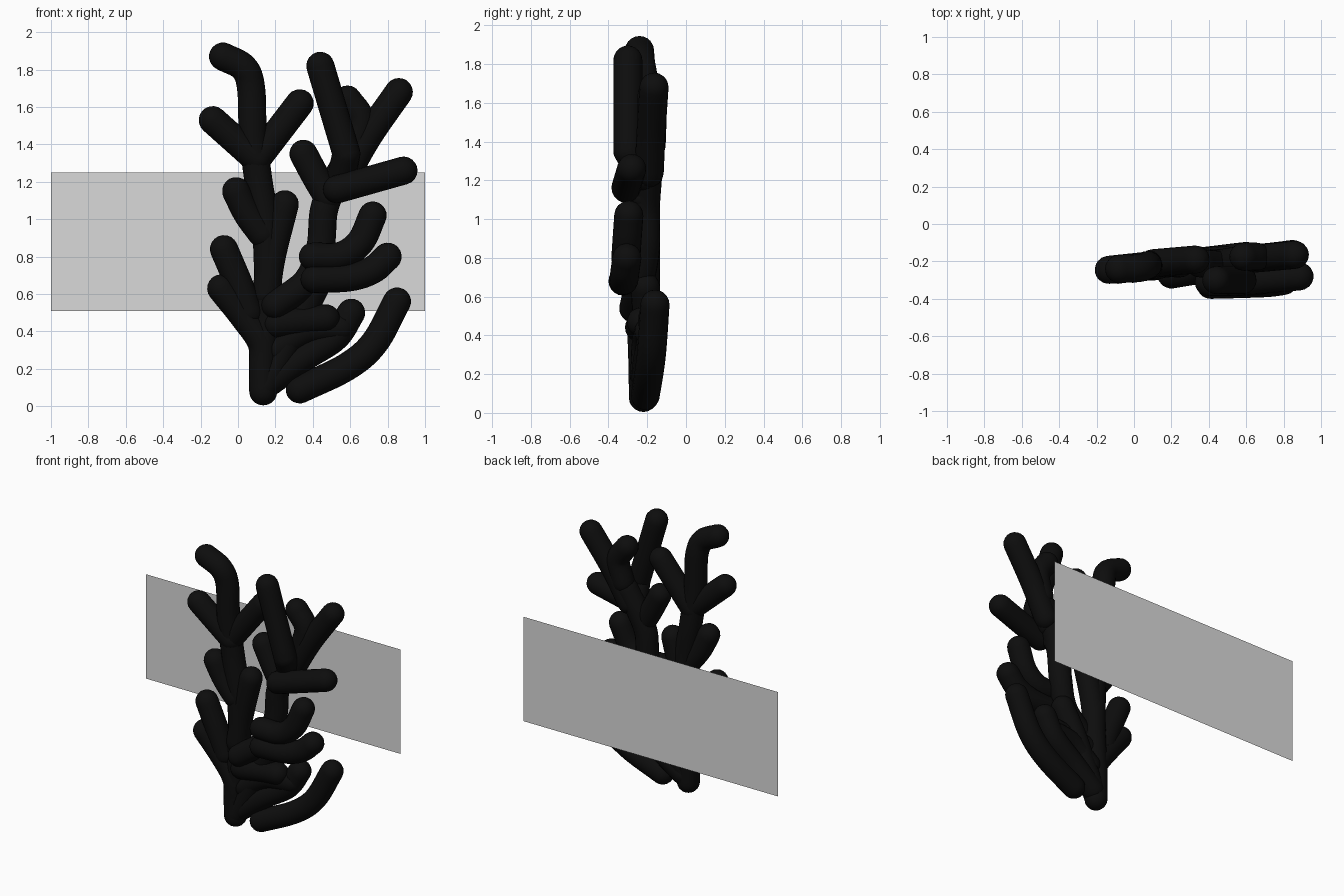
import bpy, bmesh, math
from mathutils import Vector

if "Cube" in bpy.data.objects:
    bpy.data.objects.remove(bpy.data.objects["Cube"])

R = 0.075      # branch radius
SIDES = 20


def material(name, colour):
    m = bpy.data.materials.new(name)
    m.diffuse_color = (*colour, 1)
    m.use_nodes = True
    m.node_tree.nodes["Principled BSDF"].inputs["Base Color"].default_value = m.diffuse_color
    return m


BLACK = material("coral black", (0.004, 0.004, 0.004))
GREY = material("panel grey", (0.7, 0.7, 0.7))


def finish(bm, name, mat):
    me = bpy.data.meshes.new(name)
    bm.to_mesh(me)
    bm.free()
    me.materials.append(mat)
    ob = bpy.data.objects.new(name, me)
    bpy.context.collection.objects.link(ob)
    return ob


def smooth_path(pts, steps=8):
    """Catmull-Rom curve through the points."""
    p = [2 * pts[0] - pts[1]] + pts + [2 * pts[-1] - pts[-2]]
    out = []
    for i in range(1, len(p) - 2):
        a, b, c, d = p[i - 1:i + 3]
        for k in range(steps):
            t = k / steps
            out.append(0.5 * (2 * b + (c - a) * t + (2 * a - 5 * b + 4 * c - d) * t * t
                              + (3 * b - a - 3 * c + d) * t ** 3))
    return out + [pts[-1]]


def branch(name, *pts):
    """Round tube with domed ends along a path of (x, y, z) points."""
    path = smooth_path([Vector(p) for p in pts])
    n = len(path)
    tans = [(path[min(i + 1, n - 1)] - path[max(i - 1, 0)]).normalized() for i in range(n)]
    dome = [math.radians(a) for a in (88, 72, 54, 36, 18)]
    rings = [(path[0] - tans[0] * R * math.sin(a), tans[0], R * math.cos(a)) for a in dome]
    rings += [(p, t, R) for p, t in zip(path, tans)]
    rings += [(path[-1] + tans[-1] * R * math.sin(a), tans[-1], R * math.cos(a)) for a in reversed(dome)]
    bm = bmesh.new()
    loops = []
    for c, t, r in rings:
        u = t.cross(Vector((0, 1, 0))).normalized()
        v = u.cross(t)
        loops.append([bm.verts.new(c + r * (u * math.cos(2 * math.pi * k / SIDES)
                                            + v * math.sin(2 * math.pi * k / SIDES)))
                      for k in range(SIDES)])
    for a, b in zip(loops, loops[1:]):
        for k in range(SIDES):
            j = (k + 1) % SIDES
            bm.faces.new((a[k], a[j], b[j], b[k]))
    bm.faces.new(loops[0])
    bm.faces.new(loops[-1])
    bmesh.ops.recalc_face_normals(bm, faces=bm.faces)
    for f in bm.faces:
        f.smooth = True
    finish(bm, name, BLACK)


# left stem and its side branches
branch("left_stem", (.135, -.22, .08), (.135, -.22, .3), (.16, -.21, .6), (.15, -.21, .95),
       (.11, -.21, 1.2), (.08, -.22, 1.45), (.07, -.22, 1.7), (.03, -.235, 1.81), (-.08, -.24, 1.87))
branch("left_low_branch", (.135, -.22, .2), (.125, -.225, .34), (.03, -.23, .48), (-.09, -.245, .63))
branch("left_mid_branch", (.06, -.23, .5), (.01, -.235, .64), (-.075, -.24, .84))
branch("left_inner_branch", (.15, -.215, .6), (.18, -.21, .8), (.25, -.21, 1.08))
branch("left_fork_branch", (.13, -.22, .92), (.05, -.23, 1.03), (-.01, -.24, 1.15))
branch("left_upper_branch", (.1, -.22, 1.32), (-.135, -.245, 1.53))
branch("left_upper_inner_branch", (.1, -.21, 1.32), (.33, -.19, 1.62))

# right stem and its side branches
branch("right_stem_root", (.14, -.22, .1), (.22, -.21, .25), (.32, -.2, .45), (.42, -.21, .65))
branch("right_stem", (.2, -.27, .54), (.37, -.24, .67), (.44, -.21, .85), (.46, -.21, 1.05),
       (.52, -.2, 1.2), (.6, -.19, 1.34))
branch("right_top_branch", (.58, -.3, 1.35), (.44, -.3, 1.82))
branch("right_top_joint", (.55, -.22, 1.22), (.58, -.3, 1.35))
branch("right_outer_branch", (.58, -.19, 1.24), (.7, -.18, 1.45), (.86, -.165, 1.68))
branch("right_hook_branch", (.62, -.18, 1.38), (.655, -.175, 1.53), (.585, -.175, 1.64))
branch("right_side_branch", (.53, -.31, 1.16), (.885, -.28, 1.26))
branch("right_inner_branch", (.48, -.22, 1.12), (.42, -.215, 1.22), (.35, -.21, 1.35))

# front side branches, bending upwards
branch("front_upper_branch", (.4, -.31, .8), (.55, -.31, .805), (.655, -.305, .88), (.72, -.295, 1.02))
branch("front_lower_branch", (.41, -.325, .68), (.6, -.32, .69), (.72, -.315, .73), (.8, -.305, .8))

# low spreading branches
branch("low_outer_branch", (.33, -.21, .09), (.58, -.19, .21), (.73, -.175, .34), (.85, -.16, .56))
branch("low_mid_branch", (.17, -.21, .13), (.35, -.2, .26), (.52, -.18, .37), (.605, -.17, .5))
branch("low_inner_branch", (.2, -.21, .3), (.36, -.2, .4), (.55, -.19, .42))
branch("low_front_branch", (.2, -.24, .44), (.36, -.23, .46), (.47, -.23, .47))

# flat panel behind the coral
bm = bmesh.new()
bm.faces.new([bm.verts.new(c) for c in ((-1, .395, .51), (1, .395, .51), (1, .395, 1.25), (-1, .395, 1.25))])
finish(bm, "back_panel", GREY)
